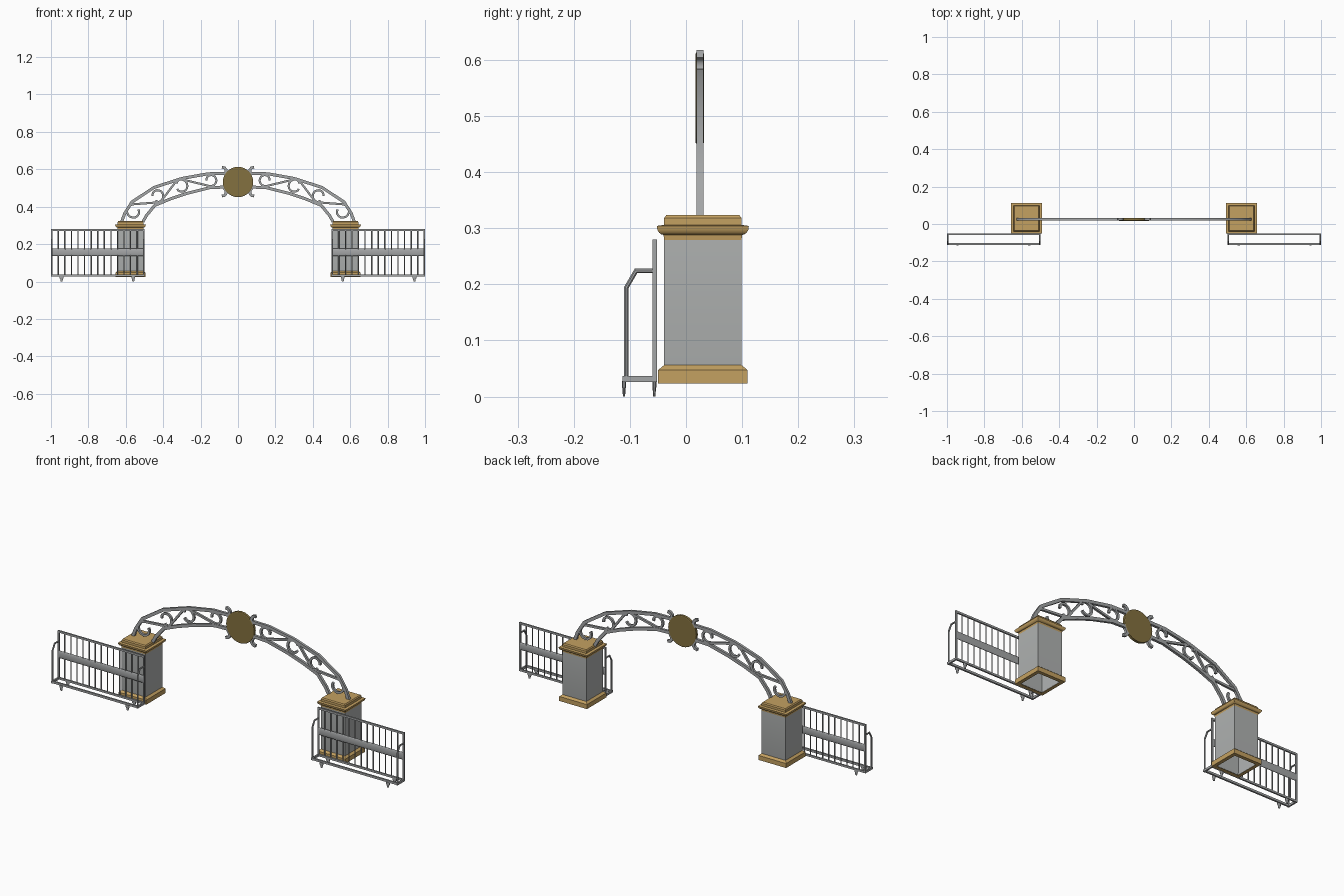
import bpy, bmesh, math
from mathutils import Vector

if "Cube" in bpy.data.objects:
    bpy.data.objects.remove(bpy.data.objects["Cube"])

def material(name, rgb):
    m = bpy.data.materials.new(name)
    m.diffuse_color = (*rgb, 1)
    m.use_nodes = True
    m.node_tree.nodes["Principled BSDF"].inputs["Base Color"].default_value = m.diffuse_color
    return m

METAL = material("grey metal", (0.37, 0.38, 0.385))
STONE = material("pale grey panel", (0.435, 0.45, 0.445))
TAN = material("tan trim", (0.55, 0.355, 0.12))
BRONZE = material("dark bronze", (0.23, 0.165, 0.05))
X, Y = Vector((1, 0, 0)), Vector((0, 1, 0))

def finish(name, bm, mat, mirror=True, angle=40):
    """Turn a bmesh into an object; mirrored parts are modelled on the -x side."""
    bmesh.ops.recalc_face_normals(bm, faces=bm.faces)
    me = bpy.data.meshes.new(name)
    bm.to_mesh(me)
    bm.free()
    me.materials.append(mat)
    me.polygons.foreach_set("use_smooth", [True] * len(me.polygons))
    me.set_sharp_from_angle(angle=math.radians(angle))
    ob = bpy.data.objects.new(name, me)
    bpy.context.collection.objects.link(ob)
    if mirror:
        ob.modifiers.new("mirror", 'MIRROR').use_mirror_merge = False
    return ob

def tube(bm, pts, r, n, sides=8, flat=1.0, r_end=None):
    """Sweep a polygon along a path lying in the plane with normal n."""
    pts = [Vector(p) for p in pts]
    rings, last = [], len(pts) - 1
    for i, p in enumerate(pts):
        a = (p - pts[i - 1]).normalized() if i else (pts[1] - p).normalized()
        b = (pts[i + 1] - p).normalized() if i < last else a
        t = (a + b).normalized()
        side = t.cross(n) / max(t.dot(a), 0.5)
        rad = r if r_end is None else r + (r_end - r) * i / last
        ring = []
        for k in range(sides):
            w = 2 * math.pi * (k + 0.5) / sides
            ring.append(bm.verts.new(p + rad * (math.cos(w) * flat * n + math.sin(w) * side)))
        rings.append(ring)
    for a, b in zip(rings, rings[1:]):
        for k in range(sides):
            j = (k + 1) % sides
            bm.faces.new((a[k], a[j], b[j], b[k]))
    bm.faces.new(rings[0])
    bm.faces.new(rings[-1])

def square_bar(bm, pts, half, n, half_n):
    """Tube of rectangular section; half_n is the half width along n."""
    tube(bm, pts, half * math.sqrt(2), n, 4, half_n / half)

def square_stack(name, profile, mat, cap_top=False):
    """Square section pillar part from (half width, height) pairs."""
    bm = bmesh.new()
    rings = [[bm.verts.new((-0.575 + sx * h, 0.03 + sy * h, z))
              for sx, sy in ((-1, -1), (1, -1), (1, 1), (-1, 1))] for h, z in profile]
    for a, b in zip(rings, rings[1:]):
        for k in range(4):
            bm.faces.new((a[k], a[(k + 1) % 4], b[(k + 1) % 4], b[k]))
    if cap_top:
        bm.faces.new(rings[-1])
    return finish(name, bm, mat, angle=35)

# Pillars: open-bottomed shaft, plinth ring and moulded cap
square_stack("pillar_shaft", [(0.062, 0.024), (0.069, 0.05), (0.069, 0.282)], STONE)
square_stack("pillar_plinth", [(0.062, 0.0235), (0.08, 0.0235), (0.08, 0.047),
                               (0.069, 0.056)], TAN)
square_stack("pillar_cap", [(0.069, 0.279), (0.07, 0.288), (0.074, 0.289), (0.078, 0.292),
                            (0.081, 0.297), (0.082, 0.304), (0.069, 0.306), (0.069, 0.318),
                            (0.065, 0.3235)], TAN, True)

# Arch: outer and inner rails of square section
AY = 0.025
def in_arch(pts):
    return [(x, AY, z) for x, z in pts]

bm = bmesh.new()
square_bar(bm, in_arch([(-0.622, 0.32), (-0.605, 0.365), (-0.567, 0.425), (-0.449, 0.503),
                        (-0.30, 0.551), (-0.16, 0.576), (-0.04, 0.578)]), 0.008, Y, 0.0065)
square_bar(bm, in_arch([(-0.508, 0.32), (-0.49, 0.352), (-0.444, 0.408), (-0.36, 0.442),
                        (-0.27, 0.472), (-0.15, 0.502), (-0.04, 0.506)]), 0.008, Y, 0.0065)
finish("arch_rails", bm, METAL)

# Scrollwork: S-curves wrapping from one circle to the next
def s_scroll(bm, c1, c2, s, sweep1, sweep2):
    (x1, z1, r1), (x2, z2, r2) = c1, c2
    phi = math.atan2(z2 - z1, x2 - x1)
    beta = s * math.acos((r1 + r2) / math.hypot(x2 - x1, z2 - z1))
    def arc(x, z, r, start, sweep, steps=12):
        return [(x + r * (1 - 0.3 * (i / steps) ** 3) * math.cos(start + s * sweep * i / steps),
                 z + r * (1 - 0.3 * (i / steps) ** 3) * math.sin(start + s * sweep * i / steps))
                for i in range(steps + 1)]
    path = arc(x1, z1, r1, phi + beta, sweep1)[::-1]
    path += arc(x2, z2, r2, phi + math.pi + beta, sweep2)
    square_bar(bm, in_arch(path), 0.0055, Y, 0.0055)

C = [(-0.557, 0.376, 0.037), (-0.433, 0.457, 0.034), (-0.305, 0.51, 0.036), (-0.146, 0.541, 0.031)]
bm = bmesh.new()
s_scroll(bm, C[0], C[1], 1, 5.0, 4.6)
s_scroll(bm, C[1], C[2], -1, 1.2, 5.0)
s_scroll(bm, C[2], C[3], 1, 1.2, 5.0)
finish("arch_scrolls", bm, METAL)

# Claw-like curls above and below the medallion
bm = bmesh.new()
for s in (1, -1):
    square_bar(bm, in_arch([(x, 0.534 + s * z) for x, z in
                            ((-0.086, 0.077), (-0.072, 0.074), (-0.064, 0.064),
                             (-0.064, 0.05), (-0.074, 0.036))]), 0.007, Y, 0.0065)
finish("medallion_curls", bm, METAL)

# Medallion: thin flat disc
bm = bmesh.new()
rings = []
for r, y in ((0.078, 0.0165), (0.081, 0.018), (0.081, 0.031), (0.078, 0.0325)):
    rings.append([bm.verts.new((r * math.cos(k * math.pi / 14), y, 0.532 + r * math.sin(k * math.pi / 14)))
                  for k in range(28)])
for a, b in zip(rings, rings[1:]):
    for k in range(28):
        bm.faces.new((a[k], a[(k + 1) % 28], b[(k + 1) % 28], b[k]))
bm.faces.new(rings[0])
bm.faces.new(rings[-1])
finish("medallion", bm, BRONZE, mirror=False, angle=20)

# Barriers: back panel frame, bars, wide middle rail, base frame, end hoops, feet
BACK, FRONT, X0, X1 = -0.0555, -0.1065, -0.996, -0.504
bm = bmesh.new()
for z in (0.275, 0.031):
    square_bar(bm, [(X0 - 0.004, BACK, z), (X1 + 0.004, BACK, z)], 0.005, Y, 0.004)
for x in (X0, X1):
    square_bar(bm, [(x, BACK, 0.028), (x, BACK, 0.2795)], 0.004, Y, 0.0038)
finish("barrier_frame", bm, METAL)

bm = bmesh.new()
for i in range(1, 14):
    x = X0 + (X1 - X0) * i / 14
    tube(bm, [(x, BACK, 0.031), (x, BACK, 0.275)], 0.0033, Y, 6)
finish("barrier_bars", bm, METAL)

bm = bmesh.new()
tube(bm, [(X0, BACK, 0.156), (X1, BACK, 0.156)], 0.02, Y, 12, 0.2)
finish("barrier_middle_rail", bm, METAL, angle=85)

bm = bmesh.new()
square_bar(bm, [(X0 - 0.004, FRONT, 0.031), (X1 + 0.004, FRONT, 0.031)], 0.0055, Y, 0.0045)
for x in (X0, X1):
    square_bar(bm, [(x, -0.113, 0.031), (x, -0.053, 0.031)], 0.0055, X, 0.004)
finish("barrier_base", bm, METAL)

bm = bmesh.new()
for x in (X0, X1):
    tube(bm, [(x, FRONT, 0.031), (x, FRONT, 0.194), (x, -0.089, 0.224), (x, BACK, 0.224)], 0.0043, X)
finish("barrier_hoops", bm, METAL)

bm = bmesh.new()
for x in (-0.943, -0.56):
    for y in (FRONT - 0.004, BACK - 0.001):
        tube(bm, [(x, y, 0.028), (x, y, 0.016)], 0.011, Y, 8, 0.35)
        tube(bm, [(x, y, 0.018), (x, y, 0.0)], 0.009, Y, 8, 0.4, 0.005)
finish("barrier_feet", bm, METAL)
